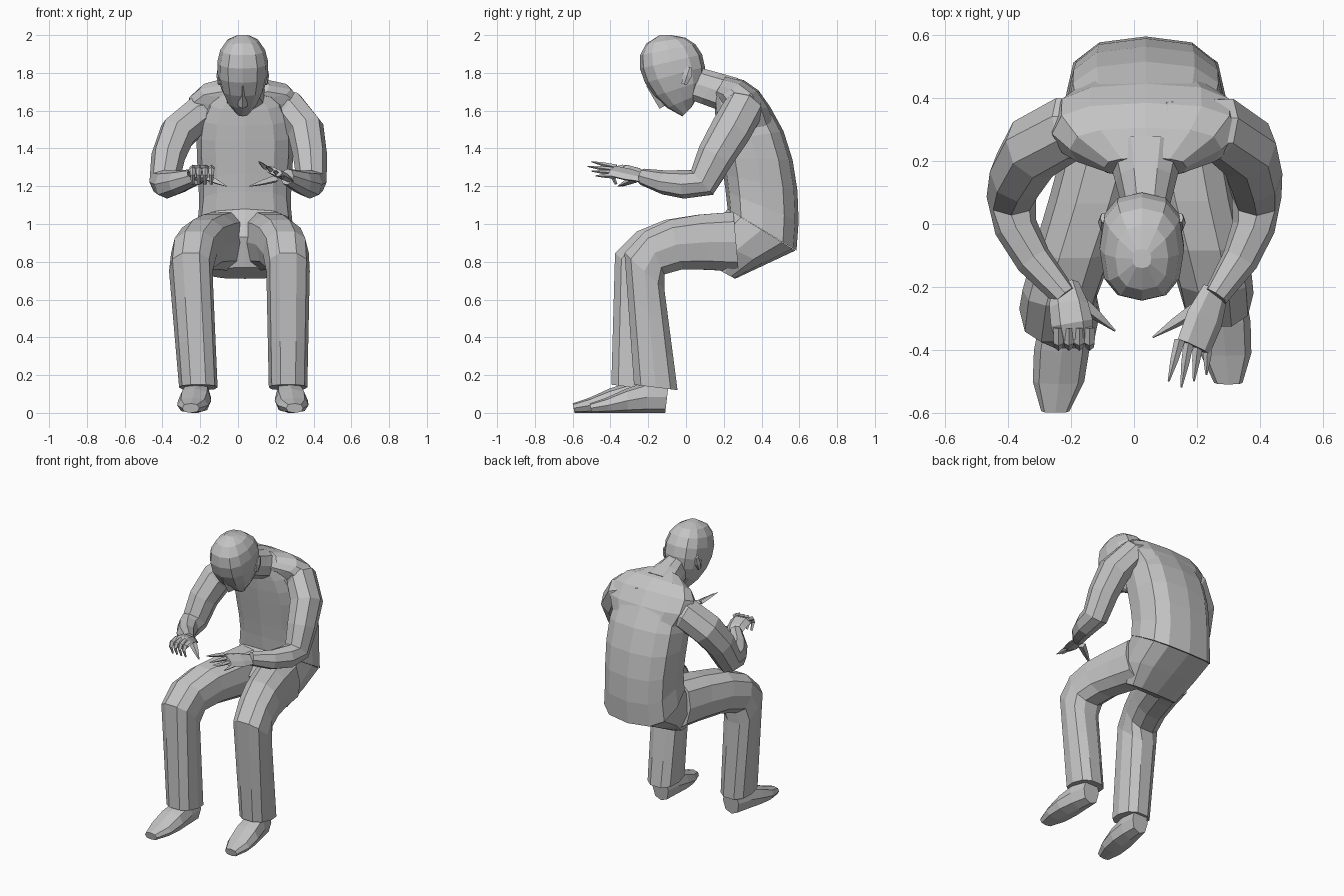
import bpy, bmesh, math
from mathutils import Vector

cube = bpy.data.objects.get("Cube")
if cube:
    bpy.data.objects.remove(cube)

GREY = (.55, .55, .55, 1)
grey = bpy.data.materials.new("plain grey")
grey.use_nodes = True
grey.diffuse_color = GREY
grey.node_tree.nodes["Principled BSDF"].inputs["Base Color"].default_value = GREY


def bezier(controls, t):
    """Point on a Bezier curve with any number of controls."""
    while len(controls) > 1:
        controls = [a + (b - a) * t for a, b in zip(controls, controls[1:])]
    return controls[0]


def curve(controls, steps):
    vectors = [Vector(c) for c in controls]
    return [bezier(vectors, i / steps) for i in range(steps + 1)]


def skin(name, rings, sides, power):
    """Loft flat-shaded rings given as (centre, width vector, depth vector)."""
    bm = bmesh.new()
    loops = []
    for centre, wide, deep in rings:
        loop = []
        for i in range(sides):
            angle = math.tau * i / sides
            c, s = math.cos(angle), math.sin(angle)
            c = math.copysign(abs(c) ** power, c)
            s = math.copysign(abs(s) ** power, s)
            loop.append(bm.verts.new(centre + wide * c + deep * s))
        loops.append(loop)
    for a, b in zip(loops, loops[1:]):
        for i in range(sides):
            j = (i + 1) % sides
            bm.faces.new((a[i], a[j], b[j], b[i]))
    bm.faces.new(loops[0])
    bm.faces.new(loops[-1])
    bmesh.ops.recalc_face_normals(bm, faces=bm.faces)
    mesh = bpy.data.meshes.new(name)
    bm.to_mesh(mesh)
    bm.free()
    mesh.materials.append(grey)
    obj = bpy.data.objects.new(name, mesh)
    bpy.context.scene.collection.objects.link(obj)


def section_loft(name, middles, fronts, backs, widths, steps, sides=12, power=.8):
    """Loft between a front and a back curve (y, z); middles give x and a y shift."""
    rings = []
    curves = zip(curve(middles, steps), curve(fronts, steps), curve(backs, steps))
    for i, (mid, front, back) in enumerate(curves):
        f = Vector((mid.x, front.x + mid.y, front.y))
        b = Vector((mid.x, back.x + mid.y, back.y))
        wide = Vector((bezier(widths, i / steps), 0, 0))
        rings.append(((f + b) / 2, wide, (b - f) / 2))
    skin(name, rings, sides, power)


def tube(name, path, radii, sides=4, flat=.9, roll=0):
    """Sweep an ellipse square to the path; flat is its height over its width."""
    rings = []
    last = len(path) - 1
    for i, point in enumerate(path):
        tangent = (path[min(i + 1, last)] - path[max(i - 1, 0)]).normalized()
        x = Vector((1, 0, 0))
        u = (x - tangent * x.dot(tangent)).normalized()
        v = tangent.cross(u)
        wide = u * math.cos(roll) + v * math.sin(roll)
        high = v * math.cos(roll) - u * math.sin(roll)
        radius = bezier(radii, i / last)
        rings.append((point, wide * radius, high * radius * flat))
    skin(name, rings, sides, .9)


# Torso, shoulder yoke and hips
BODY_X = .037
body = [(BODY_X, 0)] * 2
section_loft("torso", body,
             [(.15, 1.68), (.15, 1.5), (.2, 1.3), (.22, 1.08)],
             [(.22, 1.78), (.55, 1.7), (.63, 1.2), (.585, .86)],
             (.12, .36, .2, .255), steps=7, power=.72)
section_loft("shoulder_yoke", body,
             [(.15, 1.68), (.19, 1.67), (.22, 1.5)],
             [(.21, 1.785), (.42, 1.77), (.49, 1.5)],
             (.13, .41, .24), steps=4, power=.75)
section_loft("hips", body,
             [(.22, 1.08), (.03, .94), (.15, .77)],
             [(.58, .86), (.26, .71)],
             (.25, .25, .19), steps=2, power=.72)

# Neck, head and nose
HEAD_X = .025
face = [(HEAD_X, 0)] * 2
section_loft("neck", body,
             [(-.02, 1.67), (.17, 1.6)], [(.08, 1.83), (.28, 1.775)],
             (.07, .12), steps=2, sides=10)
section_loft("head", face,
             [(-.14, 2), (-.35, 1.92), (-.22, 1.65), (-.02, 1.57)],
             [(-.08, 2), (.12, 2), (.15, 1.77), (.03, 1.62)],
             (.03, .18, .16, .035), steps=7)
section_loft("nose", face,
             [(-.21, 1.73), (-.14, 1.61)], [(-.17, 1.75), (-.09, 1.64)],
             (.012, .026), steps=1, sides=4, power=1)

# Legs and shoes; the right foot stands further forward
for label, hip, thigh, knee, cuff, toe in (
        ("left", (.15, 0), (.19, 0), (.265, 0), (.265, 0), (.3, 0)),
        ("right", (-.08, 0), (-.14, 0), (-.25, -.05), (-.21, -.12), (-.25, -.09))):
    section_loft(label + "_thigh", [hip, thigh, knee, knee],
                 [(.25, 1.07), (0, 1.05), (-.2, 1.05), (-.33, .85)],
                 [(.28, .74), (.1, .75), (-.2, .8), (-.11, .65)],
                 (.14, .13, .115), steps=4, sides=10)
    section_loft(label + "_shin", [knee, cuff],
                 [(-.33, .85), (-.28, .15)], [(-.11, .65), (-.04, .12)],
                 (.115, .102), steps=3, sides=10)
    section_loft(label + "_shoe", [(cuff[0], toe[1]), toe],
                 [(-.09, .17), (-.24, .2), (-.4, .07), (-.51, .05)],
                 [(-.11, 0), (-.5, 0)],
                 (.06, .08, .12, .045), steps=4, sides=8)

# Arms and ears; the left shoulder sits slightly higher
for label, side in (("left", 1), ("right", -1)):
    top = 1.65 + .02 * side
    elbow = (.39 * side, .085, 1.22)
    upper = curve([(BODY_X + .05 * side, .32, top),
                   (BODY_X + .39 * side, .34, top - .04),
                   (.37 * side, .16, 1.4), elbow], 4)
    lower = curve([elbow, (.4 * side, -.05, 1.19),
                   (.24 * side + .02, -.23, 1.25)], 3)
    tube(label + "_arm", upper + lower[1:], (.07, .15, .05, .085, .04), 8, 1.1)
    ear_x = HEAD_X + .122 * side
    tube(label + "_ear", curve([(ear_x, .02, 1.83), (ear_x, -.01, 1.74)], 2),
         (.01, .025, .01), 6, 1.6)

# Left hand, open with spread fingers
tube("left_palm", curve([(.26, -.21, 1.24), (.19, -.39, 1.28)], 2),
     (.045, .075, .06), 6, .35, roll=-.45)
for i in range(4):
    root = (.145 + .03 * i, -.37, 1.3 - .015 * i)
    tip = (.11 + .04 * i, -.52 + .02 * abs(i - 1), 1.33 - .025 * i)
    tube(f"left_finger_{i}", curve([root, tip], 2), (.017, .015, .003))
tube("left_thumb", curve([(.2, -.27, 1.24), (.06, -.36, 1.2)], 2), (.025, .02, .003))

# Right hand, with fingers curled down
tube("right_palm", curve([(-.22, -.19, 1.23), (-.2, -.3, 1.31), (-.19, -.36, 1.27)], 3),
     (.045, .08, .06), 6, .5)
for i in range(4):
    x = -.24 + .033 * i
    bend = curve([(x, -.33, 1.3), (x, -.43, 1.3), (x, -.37, 1.21)], 3)
    tube(f"right_finger_{i}", bend, (.017, .017, .008))
tube("right_thumb", curve([(-.17, -.25, 1.25), (-.06, -.34, 1.2)], 2), (.025, .02, .003))
